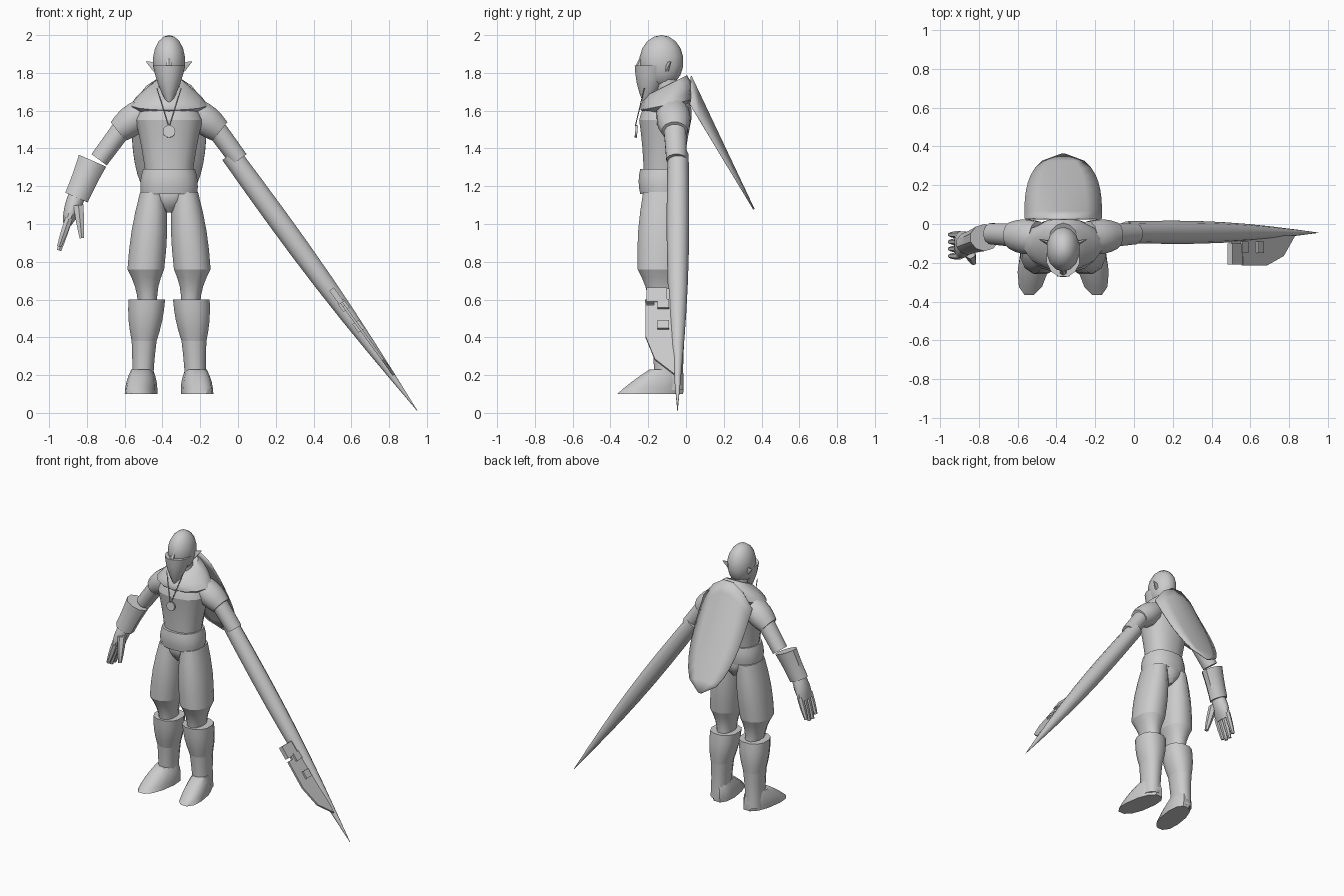
import bpy, bmesh, math
from mathutils import Vector, Matrix

BODY_AXIS = -0.365   # parts are built around this upright line
DEPTH = Vector((0, 1, 0))
UP = Vector((0, 0, 1))

if "Cube" in bpy.data.objects:
    bpy.data.objects.remove(bpy.data.objects["Cube"])

clay = bpy.data.materials.new("light_grey")
clay.use_nodes = True
clay.diffuse_color = (0.6, 0.6, 0.6, 1)
shader = clay.node_tree.nodes["Principled BSDF"]
shader.inputs["Base Color"].default_value = clay.diffuse_color


def finish(name, bm, mirror=False, angle=40, thickness=0):
    """Turn a bmesh into a smooth-shaded object on the body axis."""
    bmesh.ops.recalc_face_normals(bm, faces=bm.faces)
    mesh = bpy.data.meshes.new(name)
    bm.to_mesh(mesh)
    bm.free()
    mesh.materials.append(clay)
    obj = bpy.data.objects.new(name, mesh)
    bpy.context.collection.objects.link(obj)
    obj.location.x = BODY_AXIS
    if thickness:
        obj.modifiers.new("thickness", "SOLIDIFY").thickness = thickness
    if mirror:
        obj.modifiers.new("mirror", "MIRROR")
    bpy.ops.object.select_all(action="DESELECT")
    bpy.context.view_layer.objects.active = obj
    obj.select_set(True)
    bpy.ops.object.shade_smooth_by_angle(angle=math.radians(angle))


def skin(bm, rows, closed):
    """Join neighbouring rows of vertices with quads."""
    for low, high in zip(rows, rows[1:]):
        count = len(low)
        for i in range(count if closed else count - 1):
            j = (i + 1) % count
            bm.faces.new((low[i], low[j], high[j], high[i]))


def mix(pair, t):
    return pair[0] + (pair[1] - pair[0]) * t


def rounded(value, square):
    return math.copysign(abs(value) ** square, value)


def tube(name, start, end, wide, deep=None, bulge=0, level=False, mirror=False,
         sides=12, square=1, shear=0, tilt=(0, 0), rings=5):
    """Tapered tube whose radii swell by bulge midway; level keeps rings flat."""
    bm, rows = bmesh.new(), []
    ends = Vector(start), Vector(end)
    side = DEPTH.cross(UP if level else ends[1] - ends[0]).normalized()
    for k in range(rings):
        t = k / (rings - 1)
        swell = bulge * math.sin(math.pi * t)
        rx, ry = mix(wide, t) + swell, mix(deep or wide, t) + swell
        row = []
        for i in range(sides):
            a = math.tau * (i + 0.5) / sides
            y = rounded(math.sin(a), square) * ry
            p = mix(ends, t) + side * rounded(math.cos(a), square) * rx
            p += DEPTH * y + UP * mix(tilt, t) * y
            p.x += shear * p.y
            row.append(bm.verts.new(p))
        rows.append(row)
    skin(bm, rows, True)
    bm.faces.new(rows[0])
    bm.faces.new(rows[-1])
    finish(name, bm, mirror)


def trunk(name, low, high, **shape):
    """Level tube on the body axis; its ends are given as (y, z)."""
    tube(name, (0, *low), (0, *high), level=True, **shape)


# Head, mask, nose, neck and pointed ears
bm = bmesh.new()
bmesh.ops.create_uvsphere(bm, u_segments=14, v_segments=9, radius=1)
bmesh.ops.scale(bm, vec=(.088, .117, .14), verts=bm.verts)
bmesh.ops.translate(bm, vec=(0, -.13, 1.86), verts=bm.verts)
finish("head", bm)
trunk("mask", (-.21, 1.645), (-.175, 1.84), wide=(.015, .088), deep=(.02, .1), bulge=.01)
trunk("nose", (-.25, 1.83), (-.23, 1.89), wide=(.02, .01), sides=6)
trunk("neck", (-.08, 1.6), (-.11, 1.8), wide=(.065, .055))
tube("ear", (.07, -.1, 1.83), (.12, -.08, 1.86), wide=(.03, .003), deep=(.015, .003),
     sides=6, mirror=True)

# Torso, belt and pelvis
trunk("torso", (-.12, 1.25), (-.11, 1.55), wide=(.125, .18), deep=(.105, .14),
      bulge=-.005, square=.85, sides=16)
trunk("shoulders", (-.11, 1.55), (-.09, 1.67), wide=(.18, .11), deep=(.14, .1),
      bulge=.01, square=.85, sides=16)
trunk("belt", (-.12, 1.16), (-.12, 1.29), wide=(.152, .14), deep=(.125, .125),
      bulge=.008, square=.85, sides=16)
trunk("pelvis", (-.11, 1.06), (-.11, 1.18), wide=(.02, .15), deep=(.08, .115), bulge=.02)

# Cowl draped around the shoulders, higher at the back
trunk("cowl", (-.105, 1.63), (-.1, 1.735), wide=(.205, .08), deep=(.135, .105),
      bulge=.015, tilt=(.2, .5), sides=14)
trunk("cowl_hem", (-.105, 1.6), (-.105, 1.63), wide=(.17, .205), deep=(.11, .135),
      tilt=(.2, .2), sides=14)

# Cape: a tapering sheet that sags towards its side edges
bm, rows = bmesh.new(), []
steps = 9
for k in range(steps + 1):
    t = k / steps
    width = max(.2 * math.sqrt(1 - t ** 3), .01)
    y, z = mix((.03, .363), t), mix((1.79, 1.08), t)
    rows.append([bm.verts.new((s * width, y, z - .16 * (1 - t) * s * s))
                 for s in (-1, -.6, -.2, .2, .6, 1)])
skin(bm, rows, False)
finish("cape", bm, angle=25, thickness=.008)

# Baggy trousers gathered at the knee
leg = dict(level=True, mirror=True, square=.85)
tube("trouser_leg", (.085, -.115, 1.17), (.123, -.135, .76), wide=(.07, .1),
     deep=(.115, .125), bulge=.012, **leg)
tube("trouser_knee", (.123, -.135, .76), (.114, -.12, .58), wide=(.1, .052),
     deep=(.125, .08), bulge=-.012, **leg)

# Boots with flared cuffs and turned-out feet
tube("boot_cuff", (.118, -.115, .6), (.132, -.095, .38), wide=(.1, .068),
     deep=(.105, .088), bulge=.008, **leg)
tube("boot_shin", (.132, -.095, .38), (.142, -.09, .12), wide=(.068, .058),
     deep=(.088, .08), bulge=-.004, **leg)
tube("foot", (.12, -.19, .1), (.126, -.11, .23), wide=(.08, .055),
     deep=(.18, .085), bulge=.008, shear=-.15, **leg)

# Short sleeves and upper arms
tube("sleeve", (.13, -.07, 1.6), (.27, -.06, 1.49), wide=(.075, .065),
     deep=(.085, .07), bulge=.014, mirror=True)
tube("upper_arm", (.23, -.06, 1.53), (.37, -.05, 1.34), wide=(.056, .052),
     deep=(.062, .056), mirror=True)

# Right forearm in a flared bracer
tube("right_bracer", (-.405, -.07, 1.335), (-.49, -.1, 1.14), wide=(.083, .068),
     deep=(.07, .06), bulge=-.003, sides=10)

# Right hand: palm, four fingers and a thumb
tube("right_palm", (-.485, -.1, 1.16), (-.54, -.11, 1), wide=(.045, .025),
     deep=(.045, .07), bulge=.01)
for k, finger in enumerate(("little", "ring", "middle", "index")):
    y = mix((-.055, -.165), k / 3)
    tip = .88 if finger in ("little", "index") else .86
    tube(f"right_{finger}_finger", (-.53, y, 1.03), (-.582, y, tip),
         wide=(.022, .013), deep=(.018, .012), bulge=.003, sides=6)
tube("right_thumb", (-.48, -.15, 1.1), (-.462, -.2, .925), wide=(.03, .013),
     bulge=.003, sides=6)

# Left forearm: one long blade-like spike
tube("left_blade", (.325, -.042, 1.37), (1.315, -.045, .01), wide=(.056, .001),
     bulge=.025, rings=9, sides=10)

# Side plate on the blade with raised clips
PLATE_START = Vector((.86, 0, .655))
ALONG = Vector((.59, 0, -.81))
ACROSS = Vector((.81, 0, .59))


def slab(name, outline, thick):
    """Flat piece from (distance along the blade, y) points."""
    bm = bmesh.new()
    base = PLATE_START - ACROSS * thick / 2
    face = bm.faces.new([bm.verts.new(base + ALONG * s + DEPTH * y) for s, y in outline])
    grown = bmesh.ops.extrude_face_region(bm, geom=[face])["geom"]
    bmesh.ops.translate(bm, vec=ACROSS * thick,
                        verts=[v for v in grown if isinstance(v, bmesh.types.BMVert)])
    finish(name, bm, angle=20)


def block(name, near, far, front, back, thick):
    slab(name, [(near, front), (far, front), (far, back), (near, back)], thick)


slab("blade_plate", [(.11, -.06), (.11, -.215), (.31, -.215), (.46, -.165), (.56, -.06)], .014)
block("plate_bridge", 0, .12, front=-.17, back=-.06, thick=.014)
block("plate_head", 0, .09, front=-.21, back=-.1, thick=.03)
for near in (.08, .215):
    block("plate_clip", near, near + .055, front=-.15, back=-.09, thick=.04)

# Pendant on a cord
bm = bmesh.new()
bmesh.ops.create_cone(bm, cap_ends=True, segments=12, radius1=.033, radius2=.033, depth=.012)
bmesh.ops.rotate(bm, matrix=Matrix.Rotation(math.radians(84), 3, "X"), verts=bm.verts)
bmesh.ops.translate(bm, vec=(0, -.263, 1.49), verts=bm.verts)
finish("pendant", bm)
tube("necklace_cord", (.004, -.268, 1.52), (.065, -.22, 1.72), wide=(.003, .003),
     sides=5, mirror=True)
